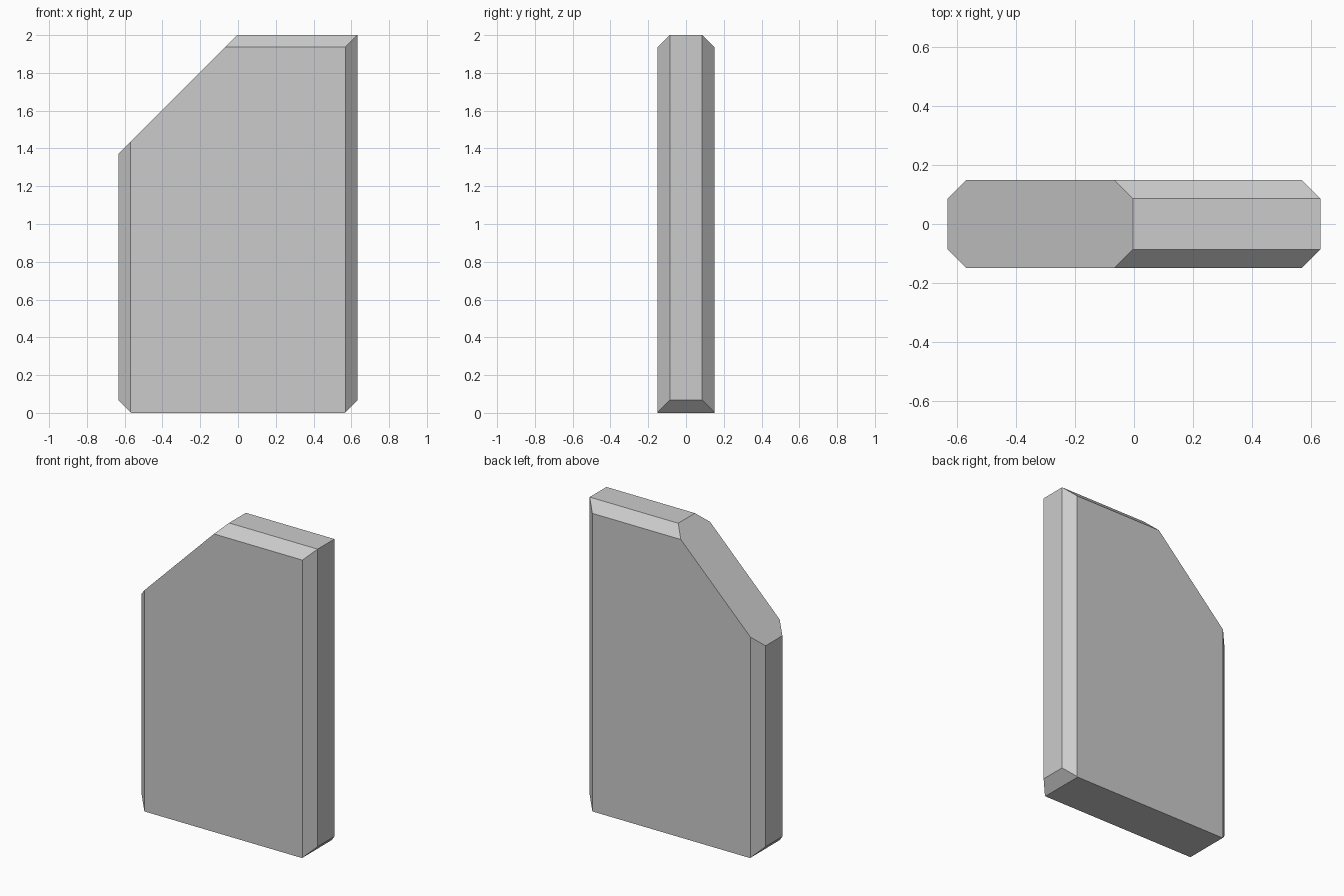
import bpy, bmesh
from mathutils import Vector

if "Cube" in bpy.data.objects:
    bpy.data.objects.remove(bpy.data.objects["Cube"])

HX, HY, H = 0.632, 0.15, 2.0   # half width, half depth, height
C = 0.064                      # chamfer size


def slice_off(bm, point, normal):
    """Remove everything beyond the plane and cap the cut."""
    geom = bm.verts[:] + bm.edges[:] + bm.faces[:]
    cut = bmesh.ops.bisect_plane(bm, geom=geom, dist=1e-6, plane_co=Vector(point),
                                 plane_no=Vector(normal), clear_outer=True)
    edges = [e for e in cut["geom_cut"] if isinstance(e, bmesh.types.BMEdge)]
    bmesh.ops.contextual_create(bm, geom=edges)


# Plain upright block
bm = bmesh.new()
bmesh.ops.create_cube(bm, size=1)
for v in bm.verts:
    v.co = (v.co.x * 2 * HX, v.co.y * 2 * HY, (v.co.z + 0.5) * H)

# Sloped top-left corner
slice_off(bm, (-0.004, 0, H), (-1, 0, 1))

for s in (-1, 1):
    # Top front and back chamfers
    slice_off(bm, (0, s * HY, H - C), (0, s, 1))
    # Vertical corner chamfers
    for t in (-1, 1):
        slice_off(bm, (s * HX, t * (HY - C), 0), (s, t, 0))
    # Bottom end chamfers
    slice_off(bm, (s * HX, 0, C + 0.003), (s, 0, -1))

bmesh.ops.recalc_face_normals(bm, faces=bm.faces[:])
mesh = bpy.data.meshes.new("chamfered_slab")
bm.to_mesh(mesh)
bm.free()
bpy.context.collection.objects.link(bpy.data.objects.new("chamfered_slab", mesh))
